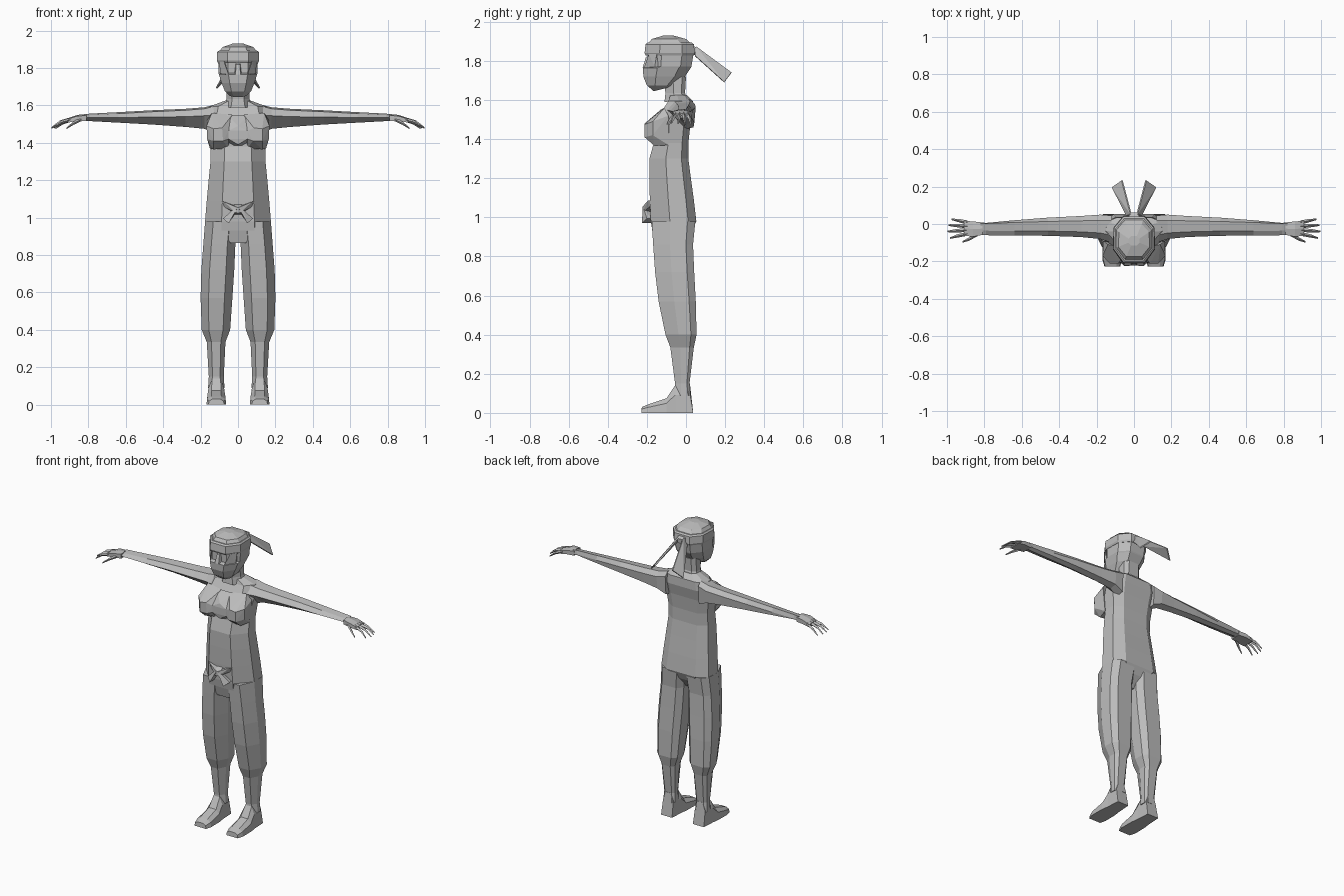
import bpy, bmesh
from mathutils import Vector

grey = bpy.data.materials.new("plain grey")
grey.diffuse_color = (0.5, 0.5, 0.5, 1)


def finish(name, bm, mirror=False):
    bmesh.ops.recalc_face_normals(bm, faces=bm.faces)
    me = bpy.data.meshes.new(name)
    bm.to_mesh(me)
    bm.free()
    me.materials.append(grey)
    ob = bpy.data.objects.new(name, me)
    bpy.context.collection.objects.link(ob)
    if mirror:
        ob.modifiers.new("mirror", 'MIRROR')
        ob.modifiers["mirror"].use_mirror_merge = False
    return ob


def loft(name, rings, mirror=False):
    bm = bmesh.new()
    vs = [[bm.verts.new(p) for p in r] for r in rings]
    n = len(vs[0])
    for a, b in zip(vs, vs[1:]):
        for i in range(n):
            j = (i + 1) % n
            bm.faces.new((a[i], a[j], b[j], b[i]))
    bm.faces.new(vs[0])
    bm.faces.new(vs[-1])
    return finish(name, bm, mirror)


def hull(name, pts, mirror=False):
    bm = bmesh.new()
    for p in pts:
        bm.verts.new(p)
    bmesh.ops.convex_hull(bm, input=bm.verts)
    bmesh.ops.dissolve_limit(bm, angle_limit=0.02, verts=bm.verts, edges=bm.edges)
    return finish(name, bm, mirror)


def section(z, x0, x1, yf, yb, front=0.5, back=0.6, s0=0.42, s1=0.82):
    """Eight-sided horizontal section between x0..x1 and yf..yb."""
    c, h, d = (x0 + x1) / 2, (x1 - x0) / 2, yb - yf
    return [(c - front * h, yf, z), (c + front * h, yf, z),
            (x1, yf + s0 * d, z), (x1 - 0.03 * h, yf + s1 * d, z),
            (c + back * h, yb, z), (c - back * h, yb, z),
            (x0 + 0.03 * h, yf + s1 * d, z), (x0, yf + s0 * d, z)]


def body(z, h, yf, yb, **k):
    return section(z, -h, h, yf, yb, **k)


# Torso from the hips to the shoulders
loft("torso", [
    body(0.865, 0.045, -0.155, -0.02, front=0.9), body(0.93, 0.11, -0.172, 0.03, front=0.8),
    body(0.98, 0.176, -0.18, 0.053), body(1.09, 0.167, -0.185, 0.04),
    body(1.20, 0.157, -0.187, 0.025), body(1.30, 0.147, -0.187, 0.012),
    body(1.38, 0.147, -0.165, 0.012), body(1.47, 0.158, -0.165, 0.022),
    body(1.54, 0.165, -0.125, 0.037, front=0.7), body(1.595, 0.15, -0.09, 0.035, front=0.7),
    body(1.625, 0.07, -0.08, 0.005, front=0.7)])

# Faceted chest and the panel at its centre
hull("chest", [(0.05, -0.195, 1.42), (0.05, -0.195, 1.465), (0.08, -0.212, 1.41),
               (0.13, -0.212, 1.41), (0.085, -0.212, 1.48), (0.13, -0.212, 1.475),
               (0.165, -0.17, 1.42), (0.168, -0.17, 1.49), (0.15, -0.09, 1.37),
               (0.165, -0.09, 1.52), (0.05, -0.15, 1.37), (0.13, -0.16, 1.365),
               (0.03, -0.13, 1.55), (0.14, -0.11, 1.56)], True)
hull("chest_centre", [(sx * x, y, z) for sx in (-1, 1) for x, y, z in (
    (0, -0.19, 1.39), (0.05, -0.195, 1.42), (0.05, -0.195, 1.465), (0, -0.19, 1.49),
    (0.05, -0.13, 1.38), (0.06, -0.13, 1.55))])

# Baggy trouser leg narrowing to the ankle
loft("leg", [
    section(0.98, 0.0, 0.176, -0.175, 0.048), section(0.86, 0.014, 0.185, -0.168, 0.036),
    section(0.72, 0.02, 0.196, -0.158, 0.042), section(0.57, 0.03, 0.2, -0.14, 0.05),
    section(0.40, 0.042, 0.194, -0.105, 0.054), section(0.335, 0.067, 0.167, -0.08, 0.04),
    section(0.15, 0.076, 0.156, -0.056, 0.018), section(0.09, 0.072, 0.16, -0.06, 0.025)], True)

# Foot as sections from heel to toe: y, half width, height
loft("foot", [[(0.116 - w, y, 0), (0.116 + w, y, 0), (0.116 + w * 0.92, y2, h * 0.65),
               (0.116 + w * 0.5, y2, h), (0.116 - w * 0.5, y2, h), (0.116 - w * 0.92, y2, h * 0.65)]
              for y, y2, w, h in ((0.037, 0.02, 0.04, 0.15), (-0.05, -0.056, 0.045, 0.14),
                                  (-0.1, -0.1, 0.052, 0.075), (-0.19, -0.19, 0.053, 0.045),
                                  (-0.228, -0.226, 0.042, 0.03))], True)

# Arm: x, front y, back y, top z, front edge z, bottom z
loft("arm", [[(x, yf, zf), (x, yf * 0.6, zt - 0.008), (x, yb * 0.4, zt), (x, yb, zt - 0.025),
              (x, yb * 0.85, zb + 0.01), (x, (yf + yb) / 2 + 0.01, zb)]
             for x, yf, yb, zt, zf, zb in (
                 (0.12, -0.10, 0.045, 1.605, 1.55, 1.45), (0.18, -0.08, 0.05, 1.59, 1.545, 1.475),
                 (0.28, -0.07, 0.043, 1.582, 1.54, 1.485), (0.46, -0.063, 0.034, 1.574, 1.538, 1.498),
                 (0.64, -0.062, 0.02, 1.564, 1.535, 1.508), (0.79, -0.06, 0.006, 1.556, 1.535, 1.516),
                 (0.82, -0.058, 0.008, 1.553, 1.535, 1.518))], True)

# Palm
loft("palm", [[(x, y0, z - t), (x, y0, z + t * 0.6), (x, (y0 + y1) / 2, z + t),
               (x, y1, z + t * 0.6), (x, y1, z - t)]
              for x, y0, y1, z, t in ((0.81, -0.058, 0.008, 1.536, 0.018),
                                      (0.86, -0.068, 0.014, 1.533, 0.016),
                                      (0.91, -0.062, 0.016, 1.52, 0.012))], True)

# Fingers and thumb: root, knuckle, tip
for name, path in {
        "little_finger": ((0.89, 0.008, 1.525), (0.935, 0.018, 1.508), (0.975, 0.025, 1.478)),
        "ring_finger": ((0.89, -0.012, 1.527), (0.95, -0.008, 1.512), (0.993, -0.006, 1.48)),
        "middle_finger": ((0.89, -0.032, 1.527), (0.95, -0.036, 1.512), (0.998, -0.04, 1.48)),
        "index_finger": ((0.89, -0.052, 1.525), (0.945, -0.064, 1.51), (0.983, -0.075, 1.481)),
        "thumb": ((0.83, -0.05, 1.53), (0.88, -0.08, 1.505), (0.918, -0.096, 1.477))}.items():
    loft(name, [[(x, y - w, z), (x, y, z + w), (x, y + w, z), (x, y, z - w)]
                for (x, y, z), w in zip(path, (0.011, 0.009, 0.004))], True)

# Neck
loft("neck", [body(1.59, 0.075, -0.11, 0.015), body(1.635, 0.062, -0.105, -0.005),
              body(1.72, 0.06, -0.115, 0.0)])

# Head with jaw, mask bulge and recessed eyes
def skull(z, h, yf, yb, front=0.5):
    return body(z, h, yf, yb, front=front, back=0.5, s0=0.3, s1=0.75)

head = [skull(1.65, 0.045, -0.165, -0.09), skull(1.675, 0.07, -0.2, -0.06),
        skull(1.72, 0.088, -0.218, -0.005), skull(1.765, 0.102, -0.22, 0.025),
        skull(1.772, 0.104, -0.195, 0.028), skull(1.835, 0.106, -0.195, 0.038)]
head[0] = [(x, y, z - 0.005 + (y + 0.165) * 0.25) for x, y, z in head[0]]
loft("head", head)
hull("nose", [(s * x, y, z) for s in (-1, 1) for x, y, z in (
    (0.012, -0.19, 1.83), (0.022, -0.19, 1.755), (0.009, -0.205, 1.82), (0.014, -0.222, 1.765))])
hull("cheek", [(0.05, -0.215, 1.765), (0.095, -0.16, 1.77), (0.075, -0.19, 1.835),
               (0.1, -0.15, 1.835), (0.09, -0.14, 1.765), (0.07, -0.17, 1.83)], True)

# Head wrap: band and faceted crown
loft("head_band", [skull(1.828, 0.108, -0.206, 0.04), skull(1.84, 0.113, -0.212, 0.045),
                   skull(1.885, 0.111, -0.207, 0.04), skull(1.893, 0.102, -0.197, 0.03)])
loft("head_wrap", [skull(1.88, 0.106, -0.2, 0.036), skull(1.912, 0.083, -0.175, 0.0),
                   skull(1.93, 0.03, -0.115, -0.065)])

# Knot and two loose tails behind the head
hull("wrap_knot", [(s * x, y, z) for s in (-1, 1) for x, y, z in (
    (0.03, 0.03, 1.88), (0.035, 0.03, 1.825), (0.02, 0.062, 1.865), (0.02, 0.06, 1.835))])


def strip(name, quad, thick):
    p = [Vector(q) for q in quad]
    n = (p[1] - p[0]).cross(p[3] - p[0]).normalized() * thick
    hull(name, p + [q + n for q in p], True)


strip("wrap_tail", [(0.012, 0.05, 1.872), (0.035, 0.045, 1.825),
                    (0.112, 0.195, 1.69), (0.06, 0.232, 1.738)], 0.008)

# Sash bow at the waist
hull("sash_knot", [(s * x, y, z) for s in (-1, 1) for x, y, z in (
    (0.022, -0.175, 1.075), (0.025, -0.175, 1.015), (0.014, -0.22, 1.055), (0.014, -0.22, 1.025))])
hull("sash_loop", [(0.005, -0.18, 1.06), (0.005, -0.222, 1.055), (0.01, -0.222, 1.025),
                   (0.01, -0.18, 1.02), (0.09, -0.18, 1.088), (0.075, -0.195, 1.085),
                   (0.07, -0.185, 1.055)], True)
hull("sash_end", [(0.0, -0.18, 1.045), (0.005, -0.222, 1.05), (0.03, -0.215, 1.04),
                  (0.08, -0.2, 0.995), (0.05, -0.225, 0.97), (0.078, -0.175, 0.995),
                  (0.05, -0.175, 0.97)], True)
